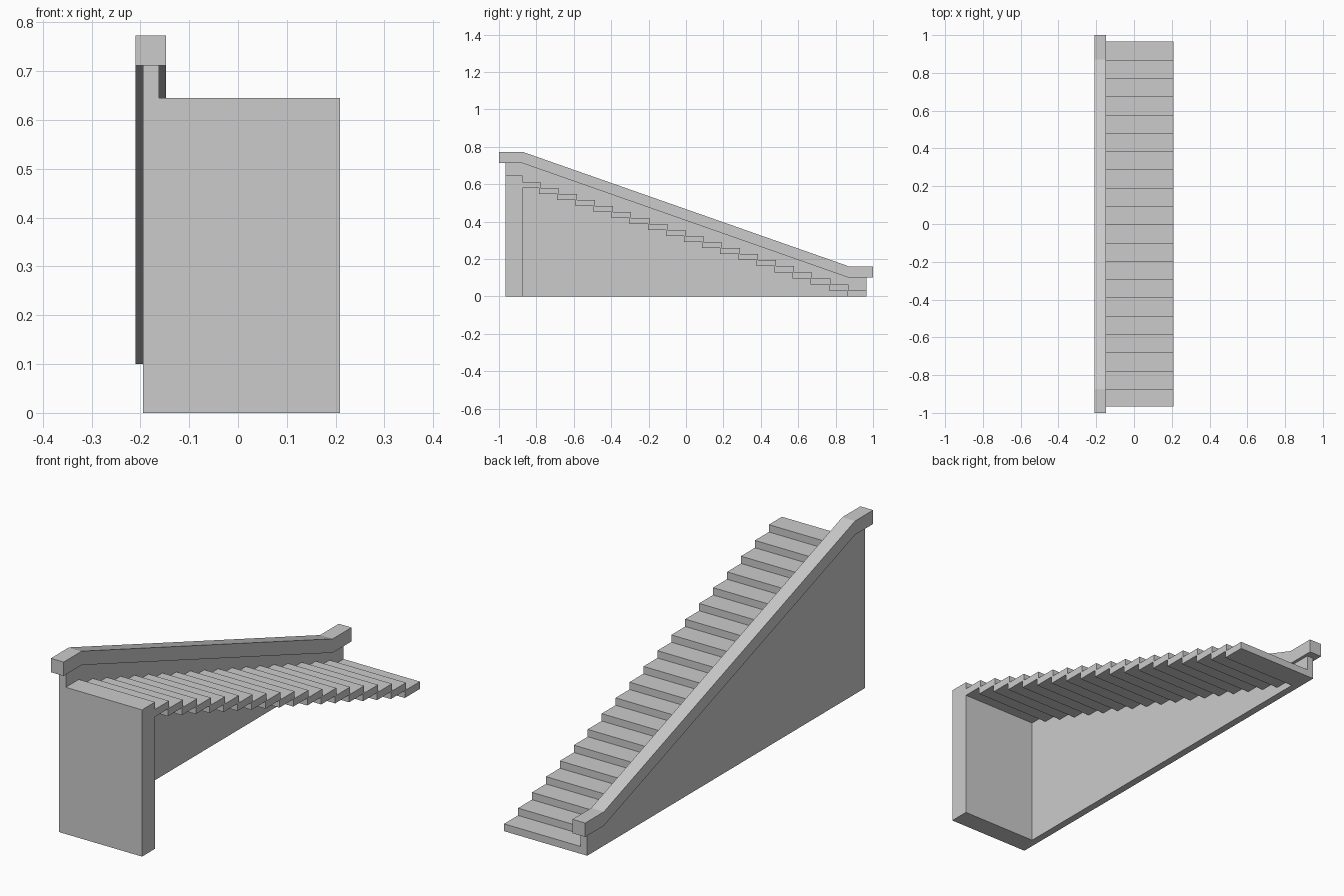
import bpy, bmesh

if "Cube" in bpy.data.objects:
    bpy.data.objects.remove(bpy.data.objects["Cube"])

WALL_X0, WALL_X1, RIGHT = -0.195, -0.162, 0.209
END = 0.965          # half length of the wall
PILLAR_Y = -0.874    # rear face of the tall front pillar
TOP = 0.645
COUNT = 19           # steps below the landing
RISE = TOP / (COUNT + 1)
RUN = (END - PILLAR_Y) / COUNT


def extrude_profile(name, profile, x0, x1):
    """Solid made from a (y, z) profile swept from x0 to x1."""
    bm = bmesh.new()
    face = bm.faces.new([bm.verts.new((x0, y, z)) for y, z in profile])
    moved = bmesh.ops.extrude_face_region(bm, geom=[face])["geom"]
    verts = [v for v in moved if isinstance(v, bmesh.types.BMVert)]
    bmesh.ops.translate(bm, verts=verts, vec=(x1 - x0, 0, 0))
    bmesh.ops.recalc_face_normals(bm, faces=bm.faces)
    mesh = bpy.data.meshes.new(name)
    bm.to_mesh(mesh)
    bm.free()
    obj = bpy.data.objects.new(name, mesh)
    bpy.context.collection.objects.link(obj)
    return obj


def box(name, x0, x1, y0, y1, z0, z1):
    return extrude_profile(name, [(y0, z0), (y1, z0), (y1, z1), (y0, z1)], x0, x1)


# Handrail path along its underside, level at both ends
path = [(-1, 0.712), (-0.874, 0.712), (0.87, 0.1), (1, 0.1)]
top_edge = [(y, z + 0.061) for y, z in reversed(path)]
extrude_profile("handrail", path + top_edge, -0.21, -0.148)

# Side wall under the handrail
wall = [(-END, 0), (END, 0), (END, 0.1), (0.87, 0.1), (-0.874, 0.712), (-END, 0.712)]
extrude_profile("side_wall", wall, WALL_X0, WALL_X1)

# Tall pillar carrying the top landing
box("landing_pillar", WALL_X1, RIGHT, -END, PILLAR_Y, 0, TOP)

# Thin steps, each tucked slightly under the one above
for i in range(COUNT):
    y = PILLAR_Y + i * RUN
    z = TOP - (i + 1) * RISE
    box(f"step_{i + 1}", WALL_X1, RIGHT, y - 0.008, y + RUN, z - RISE, z)
